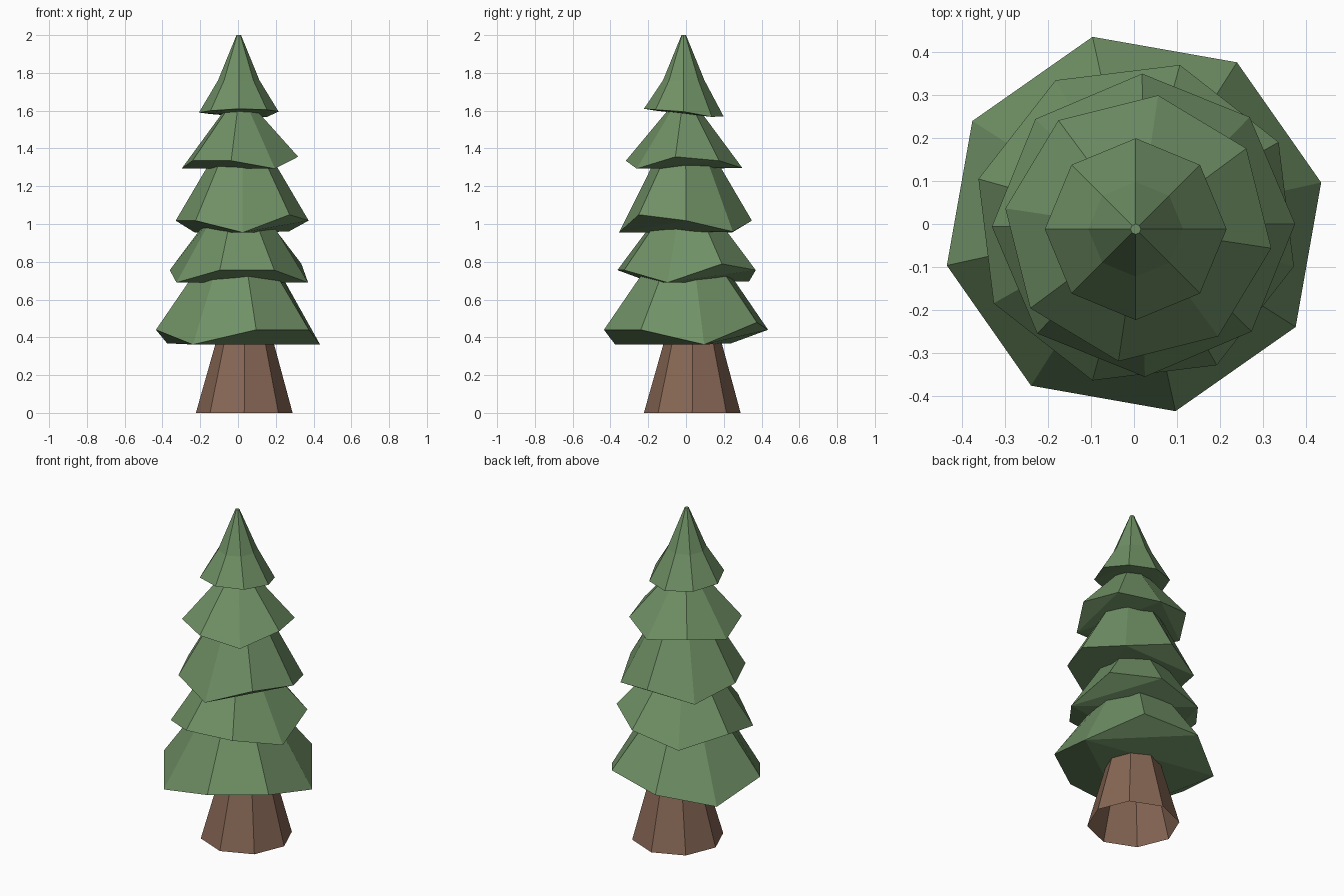
import bpy, bmesh
from math import sin, cos, radians

if "Cube" in bpy.data.objects:
    bpy.data.objects.remove(bpy.data.objects["Cube"])

SIDES = 8


def material(name, rgb):
    m = bpy.data.materials.new(name)
    m.diffuse_color = (*rgb, 1)
    m.use_nodes = True
    m.node_tree.nodes["Principled BSDF"].inputs["Base Color"].default_value = m.diffuse_color
    return m


def ring(bm, centre, radius, start, heights):
    return [bm.verts.new((centre[0] + radius * cos(radians(start + 45 * i)),
                          centre[1] + radius * sin(radians(start + 45 * i)),
                          heights[i])) for i in range(SIDES)]


def bridge(bm, a, b):
    for i in range(SIDES):
        j = (i + 1) % SIDES
        bm.faces.new((a[i], a[j], b[j], b[i]))


def finish(bm, name, mat):
    bmesh.ops.recalc_face_normals(bm, faces=bm.faces[:])
    mesh = bpy.data.meshes.new(name)
    bm.to_mesh(mesh)
    bm.free()
    mesh.materials.append(mat)
    ob = bpy.data.objects.new(name, mesh)
    bpy.context.collection.objects.link(ob)


def tier(name, centre, radius, start, heights, upper):
    """Branch skirt: uneven rim with a folded underside, then upper rings (radius, z)."""
    bm = bmesh.new()
    rim = ring(bm, centre, radius, start, heights)
    # Underside: lower half of the hull of the rim
    bmesh.ops.convex_hull(bm, input=rim)
    bmesh.ops.recalc_face_normals(bm, faces=bm.faces[:])
    bm.normal_update()
    bmesh.ops.delete(bm, geom=[f for f in bm.faces if f.normal.z > 0], context='FACES')
    # Sloping sides
    last = rim
    for r, z in upper:
        new = ring(bm, centre, r, start, [z] * SIDES)
        bridge(bm, last, new)
        last = new
    bm.faces.new(last)
    finish(bm, name, green)


green = material("needles", (0.16, 0.28, 0.13))
brown = material("bark", (0.24, 0.135, 0.09))

# Trunk, open at the base
bm = bmesh.new()
low = ring(bm, (0.033, 0.033), 0.256, 0, [0] * SIDES)
top = ring(bm, (0.036, 0.036), 0.137, 0, [0.43] * SIDES)
bridge(bm, low, top)
finish(bm, "trunk", brown)

# Four lower tiers share one uneven rim pattern, turned and scaled
PATTERN = [0, 1.5, 1, 0.08, 1, 0, 1, 1]
TIERS = [
    ((0, 0), 0.445, 12.5, 0.362, 0.078, (0.20, 0.79)),
    ((0.005, 0.003), 0.38, -15.5, 0.69, 0.066, (0.16, 1.04)),
    ((0.022, -0.003), 0.352, -89.5, 0.955, 0.063, (0.145, 1.37)),
    ((0.01, -0.01), 0.312, -53.5, 1.293, 0.042, (0.055, 1.64)),
]
for n, (c, r, a, z, k, up) in enumerate(TIERS, 1):
    tier(f"branch_tier_{n}", c, r, a, [z + k * p for p in PATTERN], [up])

# Pointed crown with a flared, tilted rim
tier("crown", (0.004, -0.012), 0.211, 0,
     [1.595, 1.567, 1.57, 1.582, 1.59, 1.60, 1.61, 1.605],
     [(0.11, 1.76), (0.012, 2.0)])
